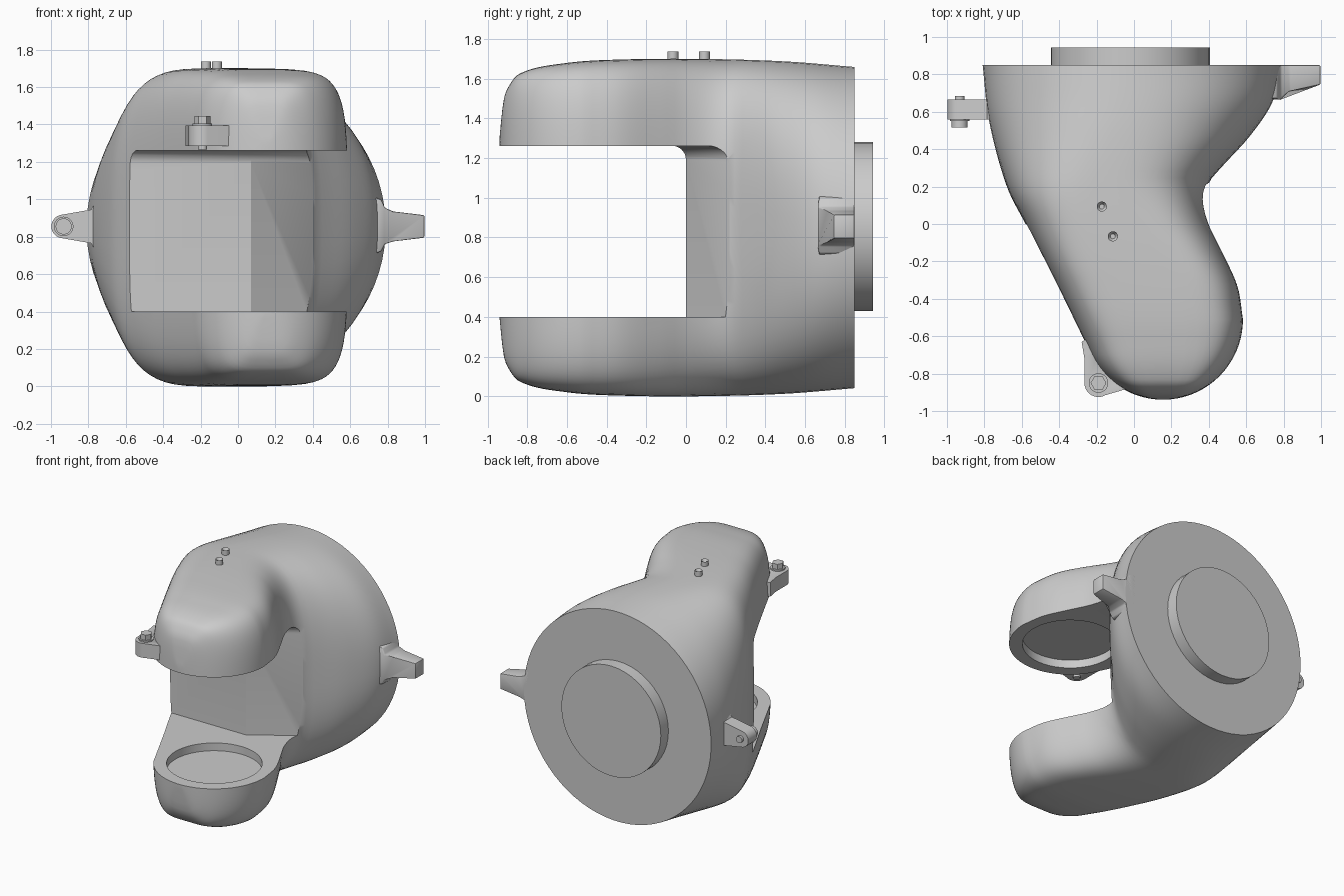
import bpy, bmesh
from math import sin, cos, pi, sqrt

if "Cube" in bpy.data.objects:
    bpy.data.objects.remove(bpy.data.objects["Cube"])

ZC = 0.85                      # mid height of the fork
NOSE = (0.155, -0.51, 0.43)    # centre and radius of the rounded fork tip


def activate(ob):
    bpy.ops.object.select_all(action='DESELECT')
    ob.select_set(True)
    bpy.context.view_layer.objects.active = ob


def smooth(ob, angle=0.6):
    activate(ob)
    bpy.ops.object.shade_smooth_by_angle(angle=angle)


def finish(name, bm, angle=0.6):
    bmesh.ops.recalc_face_normals(bm, faces=bm.faces[:])
    me = bpy.data.meshes.new(name)
    bm.to_mesh(me)
    bm.free()
    ob = bpy.data.objects.new(name, me)
    bpy.context.collection.objects.link(ob)
    smooth(ob, angle)
    return ob


def place(u, v, d, axis):
    return (u, v, d) if axis == 'Z' else (u, d, v)


def prism_bm(pts, d0, d1, axis):
    """Outline in the plane across the axis, pulled from d0 to d1."""
    bm = bmesh.new()
    a = [bm.verts.new(place(u, v, d0, axis)) for u, v in pts]
    b = [bm.verts.new(place(u, v, d1, axis)) for u, v in pts]
    n = len(pts)
    bm.faces.new(a)
    bm.faces.new(b)
    for i in range(n):
        bm.faces.new((a[i], a[(i + 1) % n], b[(i + 1) % n], b[i]))
    bmesh.ops.recalc_face_normals(bm, faces=bm.faces[:])
    return bm


def arc(u, v, r, a0, a1, n):
    return [(u + r * cos(a0 + (a1 - a0) * i / n), v + r * sin(a0 + (a1 - a0) * i / n))
            for i in range(n + 1)]


def cyl(name, u, v, r, d0, d1, axis, n=32):
    return finish(name, prism_bm(arc(u, v, r, 0, 2 * pi, n)[:-1], d0, d1, axis))


def curve(table, t):
    """Smooth interpolation through (t, value) pairs."""
    if t <= table[0][0]:
        return table[0][1]
    if t >= table[-1][0]:
        return table[-1][1]
    n = len(table)

    def slope(k):
        i, j = max(k - 1, 0), min(k + 1, n - 1)
        return (table[j][1] - table[i][1]) / (table[j][0] - table[i][0])
    k = next(i for i in range(n - 1) if t <= table[i + 1][0])
    (t0, a), (t1, b) = table[k], table[k + 1]
    h = t1 - t0
    s = (t - t0) / h
    return ((2*s**3 - 3*s*s + 1) * a + (s**3 - 2*s*s + s) * h * slope(k)
            + (3*s*s - 2*s**3) * b + (s**3 - s*s) * h * slope(k + 1))


def cut(ob, cutter):
    cutter.hide_render = True
    m = ob.modifiers.new("cut", 'BOOLEAN')
    m.operation, m.solver, m.object = 'DIFFERENCE', 'EXACT', cutter
    activate(ob)
    bpy.ops.object.modifier_apply(modifier=m.name)
    bpy.data.objects.remove(cutter)


# Body: cross-sections along y, from a boxy fork tip to a round flange
LEFT = [(-0.70, -0.23), (-0.3, -0.425), (0, -0.58), (0.2, -0.68), (0.55, -0.775), (0.85, -0.81)]
RIGHT = [(-0.51, 0.585), (-0.33, 0.555), (-0.13, 0.465), (0, 0.405), (0.12, 0.38),
         (0.22, 0.40), (0.3, 0.465), (0.47, 0.62), (0.65, 0.74), (0.85, 0.79)]
HALF_H = [(-0.94, 0.45), (-0.925, 0.60), (-0.91, 0.68), (-0.84, 0.775), (-0.6, 0.83),
          (-0.3, 0.848), (0.1, 0.85), (0.5, 0.838), (0.85, 0.81)]
POWER = [(-0.94, 5), (-0.3, 5), (0, 4), (0.25, 3), (0.5, 2.4), (0.85, 2)]
ys = [NOSE[1] - NOSE[2] * cos(pi / 2 * i / 24) for i in range(1, 24)]
ys += [NOSE[1] + (0.85 - NOSE[1]) * i / 36 for i in range(37)]
bm = bmesh.new()
N = 72
rings = []
for y in ys:
    w = sqrt(max(NOSE[2] ** 2 - (y - NOSE[1]) ** 2, 0))
    x0 = NOSE[0] - w if y < -0.70 else curve(LEFT, y)
    x1 = NOSE[0] + w if y < NOSE[1] else curve(RIGHT, y)
    h, e = curve(HALF_H, y), 2 / curve(POWER, y)
    ring = []
    for i in range(N):
        c, s = cos(2 * pi * (i + 0.5) / N), sin(2 * pi * (i + 0.5) / N)
        px = abs(c) ** e * (1 if c > 0 else -1)
        pz = abs(s) ** e * (1 if s > 0 else -1)
        ring.append(bm.verts.new(((x0 + x1) / 2 + px * (x1 - x0) / 2, y, ZC + pz * h)))
    rings.append(ring)
for a, b in zip(rings, rings[1:]):
    for i in range(N):
        bm.faces.new((a[i], a[(i + 1) % N], b[(i + 1) % N], b[i]))
bm.faces.new(rings[0])
bm.faces.new(rings[-1])
body = finish("fork_body", bm)

# Slot between the two arms, with a fillet under the upper arm
bm = prism_bm([(-1.2, -1.3), (-1.2, 0), (0.07, 0), (0.40, 0.22), (1.2, 0.22), (1.2, -1.3)],
              0.4, 1.262, 'Z')
edges = [e for e in bm.edges if all(v.co.z > 1.2 and v.co.y > -0.1 for v in e.verts)]
bmesh.ops.bevel(bm, geom=edges, offset=0.07, segments=6, profile=0.5, affect='EDGES')
cut(body, finish("slot_cutter", bm))
# Round bearing recesses in both arms
cut(body, cyl("recess_cutter", NOSE[0], NOSE[1], 0.335, 0.34, 1.325, 'Z', 64))
smooth(body, 0.55)

# Mounting boss on the back
cyl("back_boss", -0.02, 0.855, 0.425, 0.80, 0.943, 'Y', 48)

# Right lug, flared at its root
bm = prism_bm([(0.70, 1.02), (0.765, 1.0), (0.785, 0.955), (0.83, 0.935), (0.997, 0.915),
               (0.997, 0.795), (0.83, 0.775), (0.785, 0.76), (0.765, 0.72), (0.70, 0.70)],
              0.72, 0.85, 'Y')
for v in bm.verts:
    if v.co.y < 0.8:
        v.co.y += 0.025 if v.co.x > 0.95 else (-0.05 if v.co.x < 0.8 else -0.015)
bmesh.ops.bevel(bm, geom=bm.edges[:], offset=0.008, segments=2, profile=0.5, affect='EDGES')
finish("right_lug", bm)

# Left lug with rounded eye and its bolt
bm = prism_bm([(-0.70, 0.70), (-0.765, 0.73), (-0.785, 0.765)]
              + arc(-0.935, 0.855, 0.063, -pi / 2 - 0.1, -3 * pi / 2 + 0.1, 14)
              + [(-0.785, 0.945), (-0.765, 0.98), (-0.70, 1.0)], 0.56, 0.665, 'Y')
finish("left_lug", bm)
cyl("left_bolt_head", -0.932, 0.855, 0.043, 0.515, 0.57, 'Y')
cyl("left_bolt_ring", -0.932, 0.855, 0.052, 0.55, 0.57, 'Y')
cyl("left_bolt_end", -0.932, 0.855, 0.026, 0.65, 0.685, 'Y', 16)

# Lug and bolt beside the upper arm tip
bm = prism_bm([(0.0, -0.86), (-0.14, -0.68), (-0.225, -0.60), (-0.28, -0.63), (-0.265, -0.72)]
              + arc(-0.19, -0.85, 0.075, pi, 5 * pi / 3, 12)
              + [(-0.05, -0.885)], 1.285, 1.395, 'Z')
# keep the lug clear of the bearing recess
cut(finish("upper_arm_lug", bm),
    cyl("lug_cutter", NOSE[0], NOSE[1], 0.36, 1.2, 1.5, 'Z', 64))
cyl("arm_bolt_ring", -0.19, -0.85, 0.052, 1.38, 1.405, 'Z')
cyl("arm_bolt_head", -0.19, -0.85, 0.042, 1.39, 1.445, 'Z', 6)
cyl("arm_bolt_end", -0.19, -0.85, 0.025, 1.265, 1.30, 'Z', 16)

# Two hollow pins on top
for i, (x, y) in enumerate([(-0.172, 0.093), (-0.113, -0.066)]):
    bm = prism_bm(arc(x, y, 0.027, 0, 2 * pi, 20)[:-1], 1.66, 1.737, 'Z')
    top = max(bm.faces, key=lambda f: f.calc_center_median().z)
    bmesh.ops.inset_region(bm, faces=[top], thickness=0.014)
    for v in bm.verts:
        if v.co.z > 1.7 and (v.co.x - x) ** 2 + (v.co.y - y) ** 2 < 0.02 ** 2:
            v.co.z -= 0.025
    finish(f"top_pin_{i + 1}", bm)
